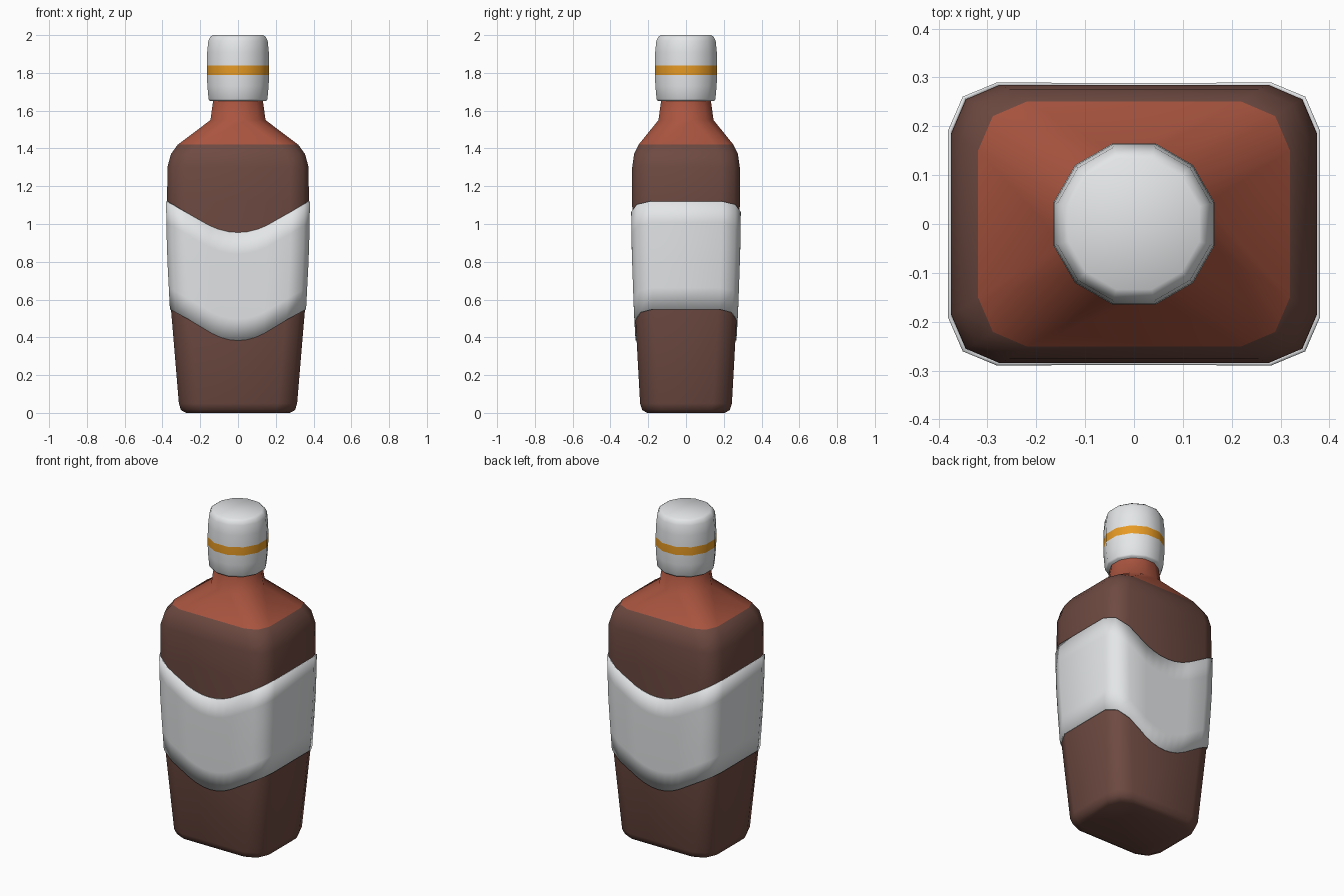
import bpy, math

if "Cube" in bpy.data.objects:
    bpy.data.objects.remove(bpy.data.objects["Cube"])


def material(name, rgb):
    m = bpy.data.materials.new(name)
    m.diffuse_color = (*rgb, 1)
    m.use_nodes = True
    m.node_tree.nodes["Principled BSDF"].inputs["Base Color"].default_value = m.diffuse_color
    return m


brown = material("dark brown", (0.155, 0.068, 0.053))
rust = material("rust red", (0.40, 0.09, 0.05))
white = material("off white", (0.78, 0.80, 0.81))
orange = material("orange", (0.88, 0.36, 0.02))


def finish(name, verts, faces, mats, rule=None):
    me = bpy.data.meshes.new(name)
    me.from_pydata(verts, [], faces)
    for m in mats:
        me.materials.append(m)
    if rule:
        for p in me.polygons:
            p.material_index = rule(p.center.z)
    ob = bpy.data.objects.new(name, me)
    bpy.context.collection.objects.link(ob)
    bpy.ops.object.select_all(action='DESELECT')
    bpy.context.view_layer.objects.active = ob
    ob.select_set(True)
    bpy.ops.object.shade_smooth_by_angle(angle=math.radians(62))
    return ob


def section(hx, hy, c=0.1, m=0.03):
    """Twelve-point rounded rectangle, anticlockwise."""
    q = [(hx, hy - c), (hx - m, hy - m), (hx - c, hy)]
    q += [(-x, y) for x, y in reversed(q)]
    return q + [(-x, -y) for x, y in q]


def loft(name, rings, mats, rule):
    n = 12
    verts = [(x, y, z) for z, pts in rings for x, y in pts]
    faces = [(k * n + i, k * n + (i + 1) % n, (k + 1) * n + (i + 1) % n, (k + 1) * n + i)
             for k in range(len(rings) - 1) for i in range(n)]
    faces.append(tuple(reversed(range(n))))
    faces.append(tuple(range(len(verts) - n, len(verts))))
    return finish(name, verts, faces, mats, rule)


def round_section(r):
    return section(r, r, 0.732 * r, 0.268 * r)


# bottle: z, half width, half depth
BODY = [(0, 0.275, 0.205), (0.015, 0.302, 0.232), (0.05, 0.313, 0.243),
        (0.54, 0.354, 0.270), (0.85, 0.370, 0.281), (1.12, 0.375, 0.285),
        (1.30, 0.374, 0.285), (1.37, 0.355, 0.275), (1.42, 0.319, 0.251)]
rings = [(z, section(a, b)) for z, a, b in BODY]
rings += [(1.55, round_section(0.146)), (1.67, round_section(0.129))]
loft("bottle", rings, [brown, rust], lambda z: int(z > 1.42))

# cap with painted band
CAP = [(1.652, 0.150), (1.662, 0.156), (1.73, 0.162), (1.79, 0.165), (1.84, 0.165),
       (1.91, 0.163), (1.97, 0.157), (1.99, 0.147), (2.0, 0.134)]
loft("cap", [(z, round_section(r)) for z, r in CAP], [white, orange],
     lambda z: int(1.79 < z < 1.84))


# wavy label wrapped around the bottle
def body_at(z):
    for (z0, a0, b0), (z1, a1, b1) in zip(BODY, BODY[1:]):
        if z0 <= z <= z1:
            t = (z - z0) / (z1 - z0)
            return a0 + t * (a1 - a0), b0 + t * (b1 - b0)


def label_top(x):
    x = abs(x)
    return 0.955 + (0.035 * (x / 0.15) ** 2 if x < 0.15 else 0.035 + 0.565 * (x - 0.15))


def outline(z):
    a, b = body_at(z)
    pts = []
    base = section(a + 0.006, b + 0.006)
    for i, (x, y) in enumerate(base):
        pts.append((x, y))
        if i in (2, 8):  # extra columns across front and back
            pts += [(x * f, y) for f in (0.55, 0.37, 0.18, 0, -0.18, -0.37, -0.55)]
    return pts


ROWS = 6
nominal = outline(1.1)
n = len(nominal)
verts = []
for r in range(ROWS):
    for i, (x, y) in enumerate(nominal):
        z = label_top(x) - 0.572 * (1 - r / (ROWS - 1))
        verts.append((*outline(z)[i], z))
faces = [(k * n + i, k * n + (i + 1) % n, (k + 1) * n + (i + 1) % n, (k + 1) * n + i)
         for k in range(ROWS - 1) for i in range(n)]
label = finish("label", verts, faces, [white])
solid = label.modifiers.new("thickness", 'SOLIDIFY')
solid.thickness = 0.008
solid.offset = -1
